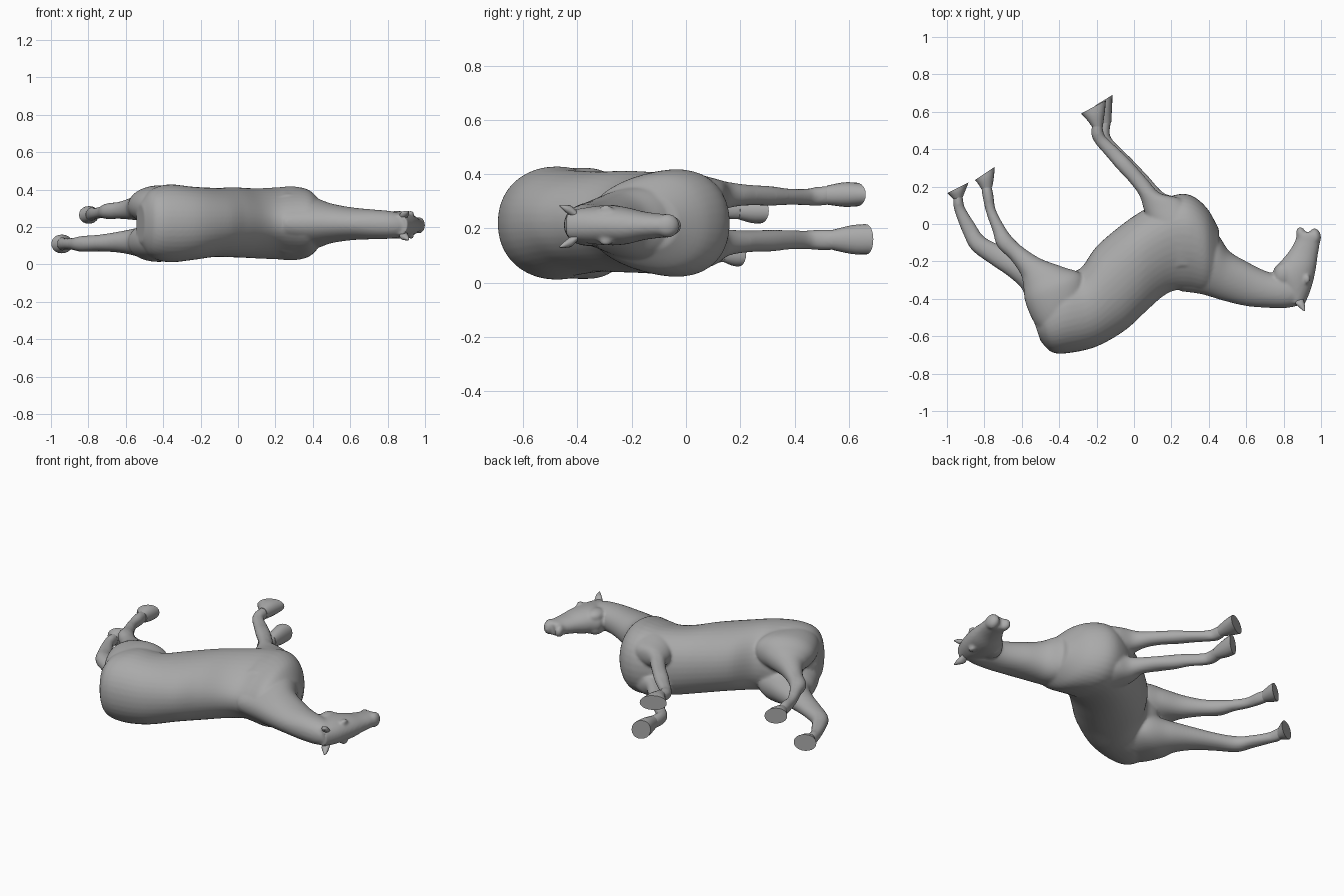
import bpy, bmesh, math
from mathutils import Vector, Matrix

coat = bpy.data.materials.new("grey coat")
coat.diffuse_color = (0.4, 0.4, 0.4, 1)


def spline(rows, steps):
    """Smooth curve through the section rows."""
    rows = [Vector(r) for r in rows]
    out = []
    for i in range(len(rows) - 1):
        p0, p1, p2 = rows[max(i - 1, 0)], rows[i], rows[i + 1]
        p3 = rows[min(i + 2, len(rows) - 1)]
        for k in range(steps):
            t = k / steps
            out.append(0.5 * (2 * p1 + (p2 - p0) * t + (2 * p0 - 5 * p1 + 4 * p2 - p3) * t * t
                              + (3 * p1 - p0 - 3 * p2 + p3) * t ** 3))
    return out + [rows[-1]]


def loft(bm, rows, steps=6, n=40, power=0.95):
    """Each row: edge point ax, ay, opposite edge bx, by, centre z, half depth, egg taper to a."""
    rings = []
    for ax, ay, bx, by, z, h, egg in spline([(*r, 0)[:7] for r in rows], steps):
        ring = []
        for k in range(n):
            t = 2 * math.pi * k / n
            c, s = math.cos(t), math.sin(t)
            c = math.copysign(abs(c) ** power, c)
            s = math.copysign(abs(s) ** power, s) * (1 + egg * c)
            ring.append(bm.verts.new(((ax + bx) / 2 + (bx - ax) / 2 * c,
                                      (ay + by) / 2 + (by - ay) / 2 * c, z + h * s)))
        rings.append(ring)
    faces = [bm.faces.new(rings[0]), bm.faces.new(rings[-1])]
    for r, q in zip(rings, rings[1:]):
        for k in range(n):
            faces.append(bm.faces.new((r[k], r[(k + 1) % n], q[(k + 1) % n], q[k])))
    bmesh.ops.recalc_face_normals(bm, faces=faces)


def ball(bm, loc, size, angle=0):
    m = (Matrix.Translation(loc) @ Matrix.Rotation(angle, 4, 'Z')
         @ Matrix.Diagonal((*size, 1)))
    bmesh.ops.create_uvsphere(bm, u_segments=24, v_segments=16, radius=1, matrix=m)


def make(name, bm):
    me = bpy.data.meshes.new(name)
    bm.to_mesh(me)
    bm.free()
    me.materials.append(coat)
    ob = bpy.data.objects.new(name, me)
    bpy.context.collection.objects.link(ob)
    return ob


body = bmesh.new()

# Torso, rump to chest, narrow over the withers
loft(body, [
    (-.50, -.625, -.545, -.49, .22, .10), (-.44, -.685, -.50, -.38, .22, .175),
    (-.35, -.69, -.40, -.27, .22, .208), (-.20, -.655, -.29, -.24, .22, .196),
    (-.05, -.57, -.20, -.12, .225, .185, .04), (.05, -.48, -.06, .0, .225, .186, .1),
    (.15, -.39, .06, .08, .22, .183, .2), (.22, -.355, .20, .15, .22, .186, .25),
    (.30, -.355, .30, .155, .22, .192, .22), (.38, -.365, .39, .085, .22, .172, .15),
    (.44, -.33, .455, -.03, .22, .11)])

# Neck
loft(body, [
    (.25, -.36, .36, .02, .22, .13, .2), (.36, -.375, .45, -.06, .22, .13, .2),
    (.48, -.41, .51, -.145, .22, .105, .15), (.60, -.438, .60, -.20, .218, .088, .1),
    (.72, -.448, .70, -.25, .215, .08), (.82, -.448, .80, -.28, .212, .074),
    (.90, -.43, .86, -.30, .21, .06)])

# Head, poll to muzzle, with lips on either side of the mouth
loft(body, [
    (.905, -.445, .83, -.41, .212, .055), (.938, -.37, .78, -.32, .212, .069),
    (.957, -.31, .745, -.25, .212, .074), (.972, -.24, .785, -.20, .21, .068),
    (.982, -.17, .83, -.145, .21, .053), (.992, -.11, .862, -.09, .21, .045),
    (.996, -.07, .868, -.06, .21, .042), (.994, -.05, .874, -.04, .21, .034)])
ball(body, (.967, -.068, .21), (.033, .045, .044), .15)
ball(body, (.893, -.055, .21), (.026, .04, .036), .2)
for side in (-1, 1):
    ball(body, (.925, -.295, .212 + side * .06), (.016, .024, .016))  # eye bulge
    ball(body, (.80, -.27, .212 + side * .04), (.05, .06, .035))      # cheek

# Hind legs, buttock to pastern
loft(body, [
    (-.465, -.62, -.26, -.56, .135, .075), (-.535, -.525, -.25, -.44, .128, .105),
    (-.58, -.42, -.29, -.28, .122, .107),
    (-.597, -.35, -.43, -.22, .12, .08), (-.67, -.28, -.57, -.17, .12, .058),
    (-.765, -.215, -.70, -.12, .115, .045), (-.865, -.14, -.80, -.07, .11, .042),
    (-.91, -.06, -.85, .0, .11, .032), (-.953, .05, -.90, .08, .11, .03),
    (-.967, .11, -.912, .115, .11, .036), (-.962, .155, -.918, .165, .11, .034)])
loft(body, [
    (-.465, -.62, -.26, -.56, .305, .075), (-.535, -.525, -.25, -.44, .31, .105),
    (-.58, -.42, -.27, -.28, .315, .107),
    (-.592, -.33, -.38, -.23, .31, .08), (-.605, -.27, -.50, -.185, .30, .062),
    (-.66, -.19, -.60, -.12, .29, .046), (-.73, -.12, -.66, -.06, .285, .042),
    (-.755, -.04, -.70, .0, .28, .032), (-.79, .06, -.74, .08, .272, .03),
    (-.81, .15, -.752, .155, .27, .036), (-.815, .20, -.765, .215, .267, .034)])

# Front legs, shoulder to pastern
loft(body, [
    (.17, -.24, .40, -.20, .29, .085), (.13, -.14, .41, -.10, .30, .105),
    (.09, -.03, .37, .02, .31, .10),
    (.055, .07, .26, .13, .315, .07), (.03, .15, .14, .165, .323, .048),
    (-.02, .22, .07, .24, .323, .038), (-.085, .29, -.01, .33, .32, .036),
    (-.145, .36, -.07, .39, .317, .03), (-.205, .43, -.135, .45, .316, .03),
    (-.228, .48, -.16, .48, .318, .035), (-.222, .54, -.17, .535, .323, .034)])
loft(body, [
    (.17, -.24, .40, -.20, .15, .085), (.13, -.14, .41, -.10, .14, .105),
    (.09, -.03, .37, .02, .13, .10),
    (.055, .07, .26, .13, .135, .07), (.05, .15, .16, .165, .148, .048),
    (-.015, .22, .08, .25, .153, .04), (-.065, .29, .005, .33, .155, .04),
    (-.11, .36, -.05, .385, .158, .036), (-.175, .43, -.115, .45, .158, .034),
    (-.19, .49, -.13, .49, .158, .038), (-.183, .56, -.122, .555, .158, .037)])

# Blend the anatomy into one smooth skin
skin = make("horse_body", body)
remesh = skin.modifiers.new("blend", 'REMESH')
remesh.mode = 'VOXEL'
remesh.voxel_size = 0.008
remesh.use_smooth_shade = True
soften = skin.modifiers.new("soften", 'SMOOTH')
soften.factor = 0.5
soften.iterations = 6

# Hooves, flared to a flat sole
hooves = {
    "hind_hoof_lower": [(-.963, .13, -.915, .145, .11, .033), (-.984, .152, -.897, .19, .11, .047),
                        (-.998, .165, -.885, .222, .11, .05)],
    "hind_hoof_upper": [(-.815, .185, -.757, .20, .267, .033), (-.835, .217, -.748, .26, .266, .045),
                        (-.85, .235, -.745, .305, .265, .047)],
    "front_hoof_upper": [(-.224, .52, -.167, .52, .323, .035), (-.256, .562, -.156, .6, .325, .045),
                         (-.283, .59, -.15, .662, .325, .044)],
    "front_hoof_lower": [(-.186, .54, -.122, .54, .158, .037), (-.197, .592, -.117, .63, .159, .053),
                         (-.205, .635, -.115, .69, .16, .056)],
}
for name, rows in hooves.items():
    bm = bmesh.new()
    loft(bm, rows, steps=3, n=20)
    for f in bm.faces:
        f.smooth = len(f.verts) == 4
    for e in bm.edges:
        e.smooth = all(len(f.verts) == 4 for f in e.link_faces)
    make(name, bm)

# Ears, leaning outward
for name, side in (("ear_lower", -1), ("ear_upper", 1)):
    bm = bmesh.new()
    z = .208 + side * .04
    loft(bm, [(.865, -.40, .905, -.40, z, .014), (.864, -.425, .91, -.42, z + side * .016, .019),
              (.885, -.447, .915, -.442, z + side * .026, .013),
              (.908, -.466, .914, -.464, z + side * .036, .003)], n=12)
    for f in bm.faces:
        f.smooth = True
    make(name, bm)
